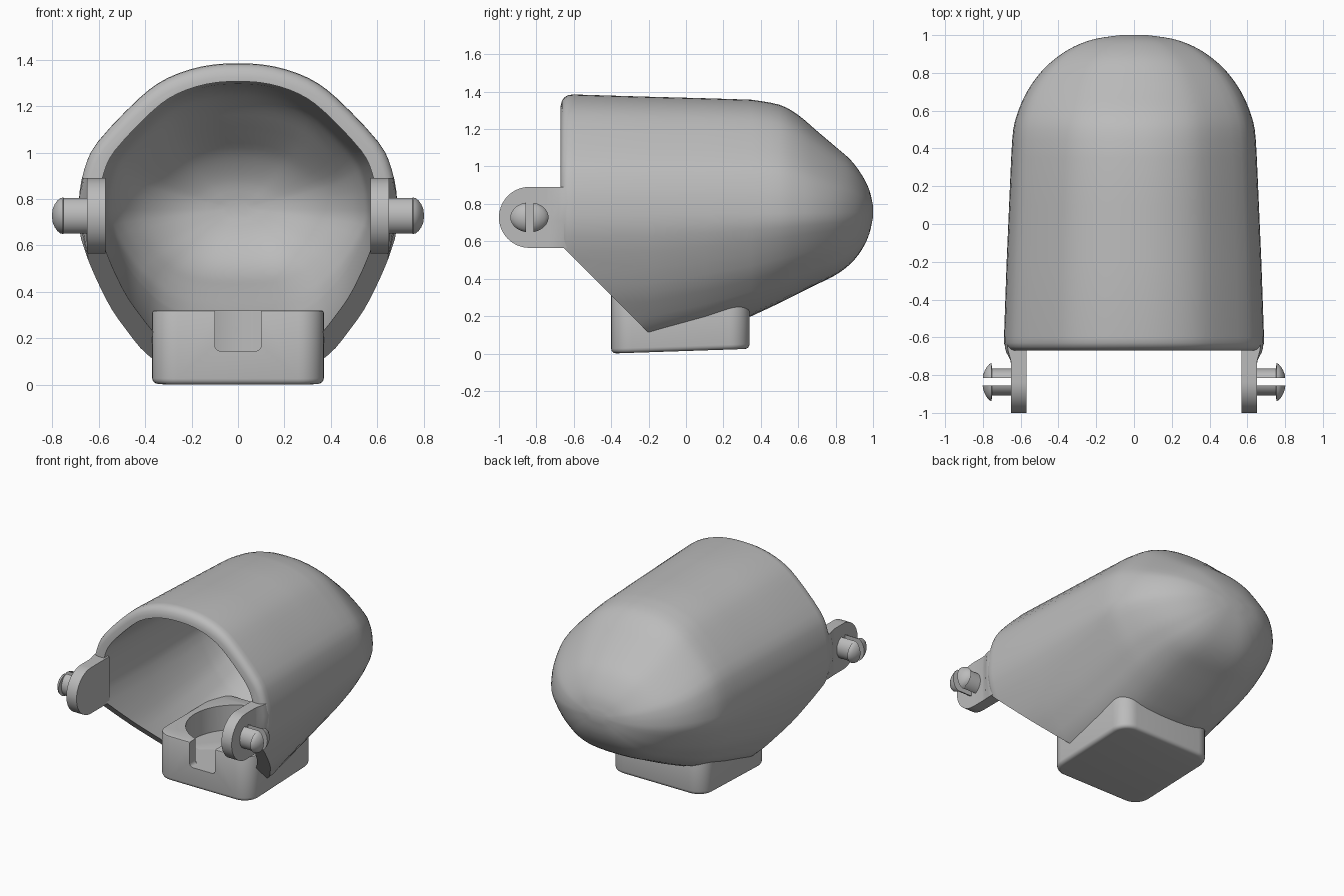
import bpy, bmesh, math
from mathutils import Vector, Matrix

if "Cube" in bpy.data.objects:
    bpy.data.objects.remove(bpy.data.objects["Cube"], do_unlink=True)

grey = bpy.data.materials.new("plain_grey")
grey.use_nodes = True
grey.diffuse_color = (0.5, 0.5, 0.5, 1)
grey.node_tree.nodes["Principled BSDF"].inputs["Base Color"].default_value = (0.5, 0.5, 0.5, 1)


def to_object(name, bm):
    bmesh.ops.recalc_face_normals(bm, faces=bm.faces)
    mesh = bpy.data.meshes.new(name)
    bm.to_mesh(mesh)
    bm.free()
    mesh.materials.append(grey)
    ob = bpy.data.objects.new(name, mesh)
    bpy.context.collection.objects.link(ob)
    return ob


def loft(name, rings):
    """Skin a row of equal-length rings and cap both ends."""
    bm = bmesh.new()
    rows = [[bm.verts.new(p) for p in ring] for ring in rings]
    n = len(rows[0])
    for a, b in zip(rows, rows[1:]):
        for i in range(n):
            j = (i + 1) % n
            bm.faces.new((a[i], a[j], b[j], b[i]))
    bm.faces.new(rows[0])
    bm.faces.new(rows[-1])
    return to_object(name, bm)


def spline(points, steps, closed=False):
    """Catmull-Rom curve through points of any dimension."""
    pts = [Vector(p) for p in points]
    n = len(pts)
    out = []
    for i in range(n if closed else n - 1):
        if closed:
            p0, p1, p2, p3 = (pts[(i + k) % n] for k in (-1, 0, 1, 2))
        else:
            p0, p1, p2, p3 = (pts[min(max(i + k, 0), n - 1)] for k in (-1, 0, 1, 2))
        for s in range(steps):
            t = s / steps
            out.append((p1 * 2 + (p2 - p0) * t + (p0 * 2 - p1 * 5 + p2 * 4 - p3) * t * t
                        + (p1 * 3 - p0 - p2 * 3 + p3) * t ** 3) / 2)
    return out if closed else out + [pts[-1]]


def activate(ob):
    for o in bpy.context.view_layer.objects:
        o.select_set(False)
    ob.select_set(True)
    bpy.context.view_layer.objects.active = ob


def cut(ob, cutter):
    mod = ob.modifiers.new("cut", 'BOOLEAN')
    mod.operation = 'DIFFERENCE'
    mod.solver = 'EXACT'
    mod.object = cutter
    activate(ob)
    bpy.ops.object.modifier_apply(modifier=mod.name)


def finish(ob, mirrored=False):
    if mirrored:
        mod = ob.modifiers.new("mirror", 'MIRROR')
        mod.use_mirror_merge = False
    activate(ob)
    bpy.ops.object.shade_smooth_by_angle(angle=math.radians(32))


# Hood: one cross-section scaled along y by (y, half width, top, bottom)
MID = 0.76
half = [(0, 1), (.22, .98), (.44, .9), (.62, .76), (.88, .46), (.965, .27), (1, .05), (.985, -.18),
        (.84, -.52), (.71, -.71), (.57, -.86), (.35, -.97), (0, -1)]
section = spline(half + [(-x, z) for x, z in half[-2:0:-1]], 3, closed=True)
front = [(-.67, .65, 1.325, .05), (-.663, .667, 1.352, .035), (-.65, .68, 1.37, .025),
         (-.63, .686, 1.382, .02), (-.6, .686, 1.385, .02), (-.2, .672, 1.373, .02), (.1, .659, 1.365, .11)]
back = [(.35, .648, 1.357, .2), (.5, .637, 1.33, .27), (.6, .61, 1.275, .32), (.7, .565, 1.19, .37),
        (.8, .495, 1.105, .42), (.88, .41, 1.035, .48), (.94, .315, .955, .555), (.98, .205, .875, .64),
        (1, .07, .79, .73)]
stations = front + [tuple(v) for v in spline(back, 3)]


def hood_ring(y, w, top, bottom):
    return [(u * w, y, MID + v * ((top - MID) if v > 0 else (MID - bottom))) for u, v in section]


def inset(y, w, top, bottom, k=0.875):
    return (y if y < .35 else .35 + (y - .35) * k, w * k, MID + (top - MID) * k, MID + (bottom - MID) * k)


shell = loft("hood_shell", [hood_ring(*s) for s in stations])
full = front[4]
cavity = loft("cavity_cutter", [hood_ring(*inset(-.8, *full[1:]))]
              + [hood_ring(*inset(*s)) for s in stations[4:]])
wedge = loft("wedge_cutter", [[(x, -.9, .81), (x, .2, -.29), (x, -.9, -.29)] for x in (-1, 1)])

# Base block with well-rounded corners and a slightly sloping underside
bm = bmesh.new()
bmesh.ops.create_cube(bm, size=1, matrix=Matrix.Translation((0, -.03, .16)) @ Matrix.Diagonal((.74, .74, .32, 1)))
for v in bm.verts:
    if v.co.z < .1:
        v.co.z = .025 * (v.co.y + .4) / .74
upright = [e for e in bm.edges if abs(e.verts[0].co.z - e.verts[1].co.z) > .2]
bmesh.ops.bevel(bm, geom=upright, offset=.11, segments=8, profile=.5, affect='EDGES')
under = [e for e in bm.edges if max(v.co.z for v in e.verts) < .1]
bmesh.ops.bevel(bm, geom=under, offset=.026, segments=4, profile=.5, affect='EDGES')
top_rim = [e for e in bm.edges if min(v.co.z for v in e.verts) > .31]
bmesh.ops.bevel(bm, geom=top_rim, offset=.01, segments=2, profile=.5, affect='EDGES')
block = to_object("base_block", bm)

# Round pocket, and a front notch with rounded lower corners
pocket = loft("pocket_cutter", [[(.32 * math.cos(a), -.03 + .32 * math.sin(a), z)
                                 for a in (math.tau * i / 64 for i in range(64))] for z in (.145, .5)])
arc = [math.pi / 2 * i / 5 for i in range(6)]
lower = [(.075 + .025 * math.sin(a), .17 - .025 * math.cos(a)) for a in arc]
outline = lower + [(.1, .5), (-.1, .5)] + [(-x, z) for x, z in reversed(lower)]
notch = loft("notch_cutter", [[(x, y, z) for x, z in outline] for y in (-.5, -.1)])

for tool in (cavity, wedge, pocket, notch):
    cut(shell, tool)
for tool in (pocket, notch):
    cut(block, tool)
finish(shell)
finish(block)

# Hinge tabs: rounded nose, flaring to follow the hood where they join it
PY, PZ, R = -.837, .728, .163
tab_rows = [(PY - R * math.cos(a), max(R * math.sin(a), .004), 0)
            for a in (math.pi / 2 * i / 14 for i in range(15))]
tab_rows += [(-.745, R, 0), (-.72, R, .005), (-.68, R, .026), (-.655, R, .034), (-.63, R, .034)]
tab = loft("hinge_tabs", [[(.57, y, PZ - h), (.65 + .1 * f, y, PZ - h), (.65 + f, y, PZ - .1 * h),
                           (.65 + f, y, PZ + .5 * h), (.65 + .55 * f, y, PZ + h), (.57, y, PZ + h)]
                          for y, h, f in tab_rows])
finish(tab, mirrored=True)

# Snap pins: (x, radius across y, radius across z), split by a slot
pin_rows = [(.63, .072, .08), (.752, .072, .08), (.754, .102, .08), (.766, .095, .077), (.778, .082, .068),
            (.79, .062, .052), (.798, .04, .034), (.802, .015, .013)]
pin = loft("snap_pins", [[(x, PY + ry * math.cos(a), PZ + rz * math.sin(a))
                          for a in (math.tau * i / 32 for i in range(32))] for x, ry, rz in pin_rows])
slot = loft("slot_cutter", [[(.65, y, .5), (.9, y, .5), (.9, y, 1), (.65, y, 1)]
                            for y in (PY - .018, PY + .022)])
cut(pin, slot)
finish(pin, mirrored=True)

for tool in (cavity, wedge, pocket, notch, slot):
    bpy.data.objects.remove(tool, do_unlink=True)
